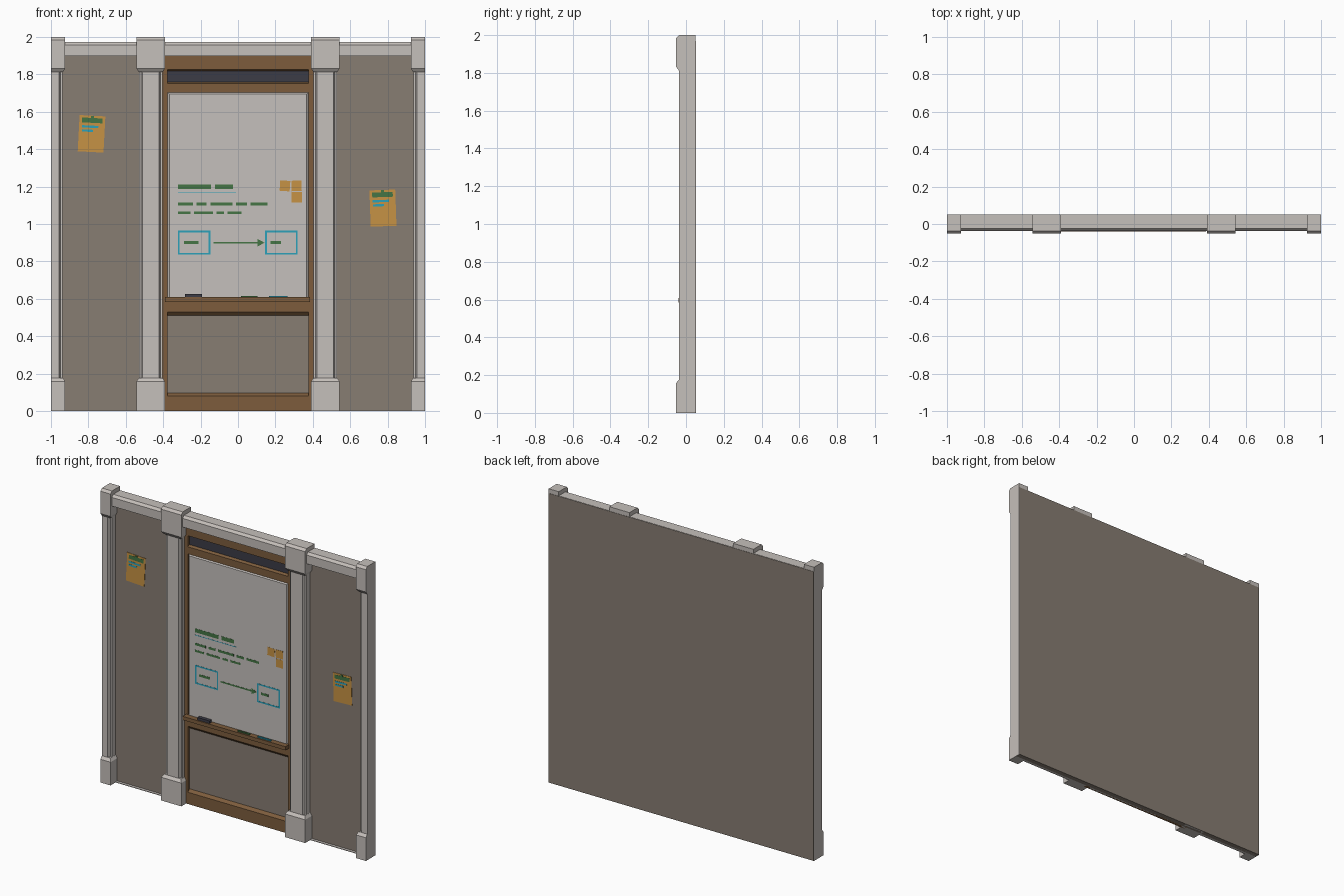
import bpy, bmesh
from math import cos, sin, radians

cube = bpy.data.objects.get("Cube")
if cube:
    bpy.data.objects.remove(cube)


def material(name, r, g, b):
    mat = bpy.data.materials.new(name)
    colour = [(c / 255) ** 2.2 for c in (r, g, b)] + [1]
    mat.use_nodes = True
    mat.node_tree.nodes["Principled BSDF"].inputs["Base Color"].default_value = colour
    mat.diffuse_color = colour
    return mat


STONE = material("pale stone", 196, 190, 185)
BOARD = material("board white", 196, 191, 187)
WALL = material("taupe wall", 134, 124, 114)
WOOD = material("brown wood", 124, 93, 63)
DARK = material("charcoal", 62, 62, 72)
PAPER = material("orange paper", 197, 145, 70)
GREEN = material("green ink", 70, 116, 70)
BLUE = material("blue ink", 48, 160, 184)

BACK = 0.052          # rear plane of the whole section
WALL_Y = 0.02         # front of the recessed wall
WOOD_Y = 0.0          # front of the timber frame
BOARD_Y = -0.002      # writing surface
SHAFT_Y = -0.037      # front of the shafts and cornice


def loft(name, rings, mat):
    """Closed solid through a list of matching rings of points."""
    bm = bmesh.new()
    loops = [[bm.verts.new(p) for p in ring] for ring in rings]
    n = len(loops[0])
    for low, high in zip(loops, loops[1:]):
        for i in range(n):
            j = (i + 1) % n
            bm.faces.new((low[i], low[j], high[j], high[i]))
    bm.faces.new(loops[0])
    bm.faces.new(loops[-1])
    bmesh.ops.recalc_face_normals(bm, faces=bm.faces)
    mesh = bpy.data.meshes.new(name)
    bm.to_mesh(mesh)
    bm.free()
    mesh.materials.append(mat)
    obj = bpy.data.objects.new(name, mesh)
    bpy.context.collection.objects.link(obj)
    return obj


def prism(name, profile, axis, start, end, mat):
    """Extrude a 2D profile along the given axis."""
    place = {"x": lambda a, b, d: (d, a, b),
             "y": lambda a, b, d: (a, d, b),
             "z": lambda a, b, d: (a, b, d)}[axis]
    return loft(name, [[place(a, b, d) for a, b in profile] for d in (start, end)], mat)


def box(name, x0, x1, y0, y1, z0, z1, mat):
    return prism(name, [(x0, z0), (x1, z0), (x1, z1), (x0, z1)], "y", y0, y1, mat)


def plate(name, x, z, w, h, y, mat, turn=0, origin=None, thick=0.001):
    """Thin plate centred on x, z, turned about an origin, standing on plane y."""
    ox, oz = origin or (x, z)
    c, s = cos(radians(turn)), sin(radians(turn))
    pts = []
    for i, k in ((-1, -1), (1, -1), (1, 1), (-1, 1)):
        dx, dz = x + i * w / 2 - ox, z + k * h / 2 - oz
        pts.append((ox + dx * c - dz * s, oz + dx * s + dz * c))
    return prism(name, pts, "y", y - thick, y, mat)


# Wall slab, floor ledge and cornice
box("wall", -0.998, 0.998, WALL_Y, BACK, 0, 1.97, WALL)
box("floor_ledge", -0.99, 0.99, WOOD_Y + 0.001, 0.03, 0, 0.004, STONE)
cornice = [(0.05, 1.897), (SHAFT_Y, 1.897), (SHAFT_Y, 1.956), (-0.023, 1.972), (0.05, 1.972)]
prism("cornice", cornice, "x", -0.995, 0.995, STONE)


# Pilasters: stepped shaft with base and cap; the end ones are cut in half
def pilaster(name, cx):
    def clip(x):
        return max(-1, min(1, cx + x))

    half = [(0.063, 0.05), (0.063, -0.018), (0.052, -0.018), (0.044, SHAFT_Y)]
    if abs(cx) == 1:
        side = -cx
        profile = [(clip(side * a), b) for a, b in half] + [(cx, SHAFT_Y), (cx, 0.05)]
    else:
        profile = [(clip(a), b) for a, b in half]
        profile += [(clip(-a), b) for a, b in reversed(half)]
    prism(name + "_shaft", profile, "z", 0.01, 1.95, STONE)

    def block(part, levels):
        rings = [[(clip(-w), 0.05, z), (clip(w), 0.05, z), (clip(w), y, z), (clip(-w), y, z)]
                 for z, w, y in levels]
        loft(name + part, rings, STONE)

    wide, narrow, out = 0.076, 0.064, -BACK
    block("_base", [(0, wide, out), (0.158, wide, out), (0.177, narrow, SHAFT_Y)])
    block("_cap", [(1.812, narrow, SHAFT_Y), (1.832, wide, out),
                   (1.984, wide, out), (2, wide, SHAFT_Y)])


for label, cx in (("right_end", -1), ("right_inner", -0.467),
                  ("left_inner", 0.467), ("left_end", 1)):
    pilaster(label + "_pilaster", cx)

# Timber frame: stiles and rails with sloped reveals
for label, s in (("right", -1), ("left", 1)):
    box(label + "_stile", *sorted((s * 0.378, s * 0.42)), WOOD_Y, 0.03, 0, 1.9, WOOD)


def rail(name, low, high, low_back, high_back):
    prism(name, [(WOOD_Y, low), (WOOD_Y, high), (0.025, high_back), (0.025, low_back)],
          "x", -0.38, 0.38, WOOD)


rail("header_rail", 1.827, 1.9, 1.814, 1.9)
rail("upper_rail", 1.704, 1.752, 1.704, 1.762)
rail("tray_rail", 0.53, 0.61, 0.505, 0.61)
rail("bottom_rail", 0, 0.08, 0, 0.1)
plate("transom_panel", 0, 1.788, 0.758, 0.07, WALL_Y, DARK)
box("tray", -0.39, 0.385, -0.039, 0.004, 0.584, 0.609, WOOD)

# Whiteboard with a bevelled rim
rings = [[(-w, y, 0.6), (w, y, 0.6), (w, y, top), (-w, y, top)]
         for w, y, top in ((0.376, 0.025, 1.704), (0.376, 0.008, 1.704), (0.366, BOARD_Y, 1.694))]
loft("whiteboard", rings, BOARD)


# Written lines: dashes given by their lengths
def writing(name, z, height, gap, lengths):
    x = -0.321
    for length in lengths:
        plate(name, x + length / 2, z, length, height, BOARD_Y, GREEN)
        x += length + gap


writing("title_dash", 1.199, 0.026, 0.022, (0.176, 0.096))
writing("first_line_dash", 1.106, 0.016, 0.02, (0.08, 0.053, 0.118, 0.058, 0.091))
writing("second_line_dash", 1.06, 0.014, 0.019, (0.066, 0.102, 0.041, 0.075))
plate("title_underline", -0.166, 1.167, 0.31, 0.004, BOARD_Y, BLUE)

# Diagram: two outlined boxes joined by an arrow
for cx, dash_x, dash_w in ((-0.235, -0.25, 0.08), (0.232, 0.202, 0.055)):
    for s in (-1, 1):
        plate("diagram_upright", cx + s * 0.082, 0.9, 0.01, 0.128, BOARD_Y, BLUE)
        plate("diagram_bar", cx, 0.9 + s * 0.059, 0.154, 0.01, BOARD_Y, BLUE)
    plate("diagram_dash", dash_x, 0.9, dash_w, 0.016, BOARD_Y, GREEN)
plate("arrow_shaft", -0.01, 0.9, 0.24, 0.01, BOARD_Y, GREEN)
prism("arrow_head", [(0.105, 0.88), (0.142, 0.9), (0.105, 0.92)], "y",
      BOARD_Y - 0.0015, BOARD_Y, GREEN)

# Sticky squares
for x, z, turn in ((0.251, 1.204, -4), (0.313, 1.204, 2), (0.314, 1.142, 0)):
    plate("sticky_square", x, z, 0.054, 0.056, BOARD_Y, PAPER, turn)

# Eraser and pens on the tray
box("eraser", -0.283, -0.193, -0.032, -0.008, 0.606, 0.627, DARK)
for label, x, w, mat in (("green_pen", 0.06, 0.09, GREEN), ("blue_pen", 0.215, 0.1, BLUE)):
    box(label, x - w / 2, x + w / 2, -0.028, -0.016, 0.606, 0.616, mat)


# Pinned notes on the side walls
def note(name, x, z, turn):
    def part(label, dx, dz, w, h, y, mat, thick=0.001):
        plate(name + label, x + dx, z + dz, w, h, y, mat, turn, (x, z), thick)

    face = WALL_Y - 0.003
    part("_sheet", 0, 0, 0.138, 0.194, WALL_Y, PAPER, 0.003)
    part("_heading", 0, 0.072, 0.11, 0.026, face, GREEN)
    part("_long_line", -0.01, 0.038, 0.088, 0.012, face, BLUE)
    part("_short_line", -0.023, 0.016, 0.06, 0.012, face, BLUE)
    part("_pin", 0, 0.09, 0.016, 0.012, face, GREEN, 0.005)


note("right_note", -0.783, 1.482, -3)
note("left_note", 0.775, 1.085, 2)
